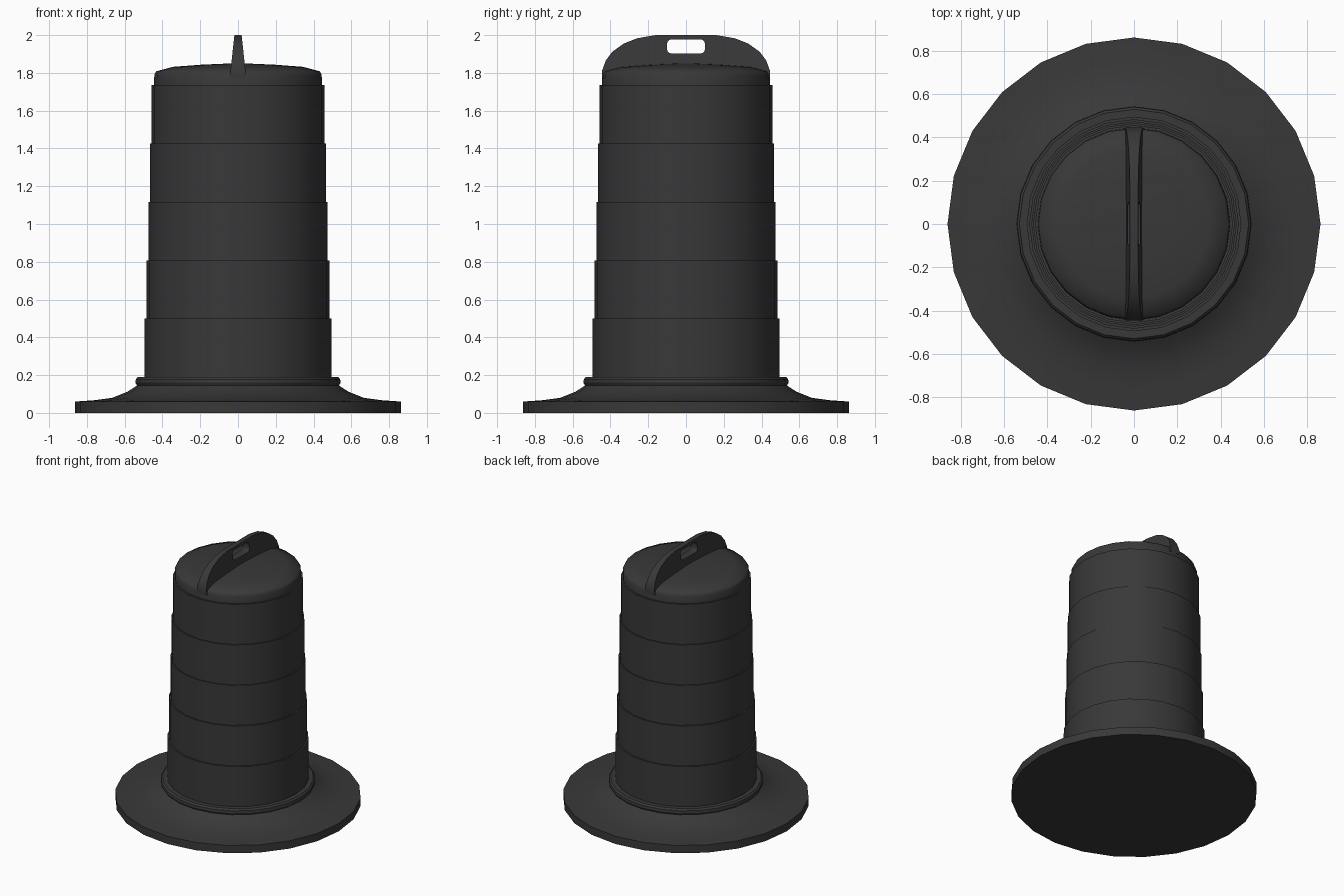
import bpy, bmesh, math

if "Cube" in bpy.data.objects:
    bpy.data.objects.remove(bpy.data.objects["Cube"])

SIDES = 24
dark = bpy.data.materials.new("dark_rubber")
dark.diffuse_color = (0.04, 0.04, 0.04, 1)
dark.use_nodes = True
dark.node_tree.nodes["Principled BSDF"].inputs["Base Color"].default_value = dark.diffuse_color


def finish(name, mesh, angle=30):
    ob = bpy.data.objects.new(name, mesh)
    bpy.context.collection.objects.link(ob)
    mesh.materials.clear()
    mesh.materials.append(dark)
    bpy.ops.object.select_all(action='DESELECT')
    ob.select_set(True)
    bpy.context.view_layer.objects.active = ob
    bpy.ops.object.shade_smooth_by_angle(angle=math.radians(angle))
    return ob


def lathe(name, profile, angle=30):
    bm = bmesh.new()
    vs = [bm.verts.new((r, 0, z)) for r, z in profile]
    edges = [bm.edges.new(p) for p in zip(vs, vs[1:])]
    bmesh.ops.spin(bm, geom=vs + edges, cent=(0, 0, 0), axis=(0, 0, 1),
                   angle=math.tau, steps=SIDES, use_duplicate=False)
    bmesh.ops.remove_doubles(bm, verts=bm.verts, dist=0.0005)
    bmesh.ops.recalc_face_normals(bm, faces=bm.faces)
    # open shells: make sure the faces point outwards
    if sum(f.normal.dot(f.calc_center_median()) * f.calc_area() for f in bm.faces) < 0:
        bmesh.ops.reverse_faces(bm, faces=bm.faces)
    mesh = bpy.data.meshes.new(name)
    bm.to_mesh(mesh)
    bm.free()
    return finish(name, mesh, angle)


# Weighted base with flared foot and collar
lathe("base", [(0, 0), (0.862, 0), (0.862, 0.06), (0.76, 0.067), (0.665, 0.08),
               (0.585, 0.112), (0.535, 0.145), (0.543, 0.16), (0.541, 0.178),
               (0.53, 0.19), (0.496, 0.19)])

# Drum body: five stacked bands, each a little narrower
radii = [0.496, 0.484, 0.474, 0.466, 0.457]
body = []
for i, r in enumerate(radii):
    body += [(r, 0.19 + 0.309 * i), (r, 0.19 + 0.309 * (i + 1))]
body.append((0.445, 1.735))
lathe("drum_body", body)

# Domed lid
lathe("lid", [(0.445, 1.735), (0.443, 1.79), (0.434, 1.808), (0.345, 1.832),
              (0.2, 1.843), (0, 1.852)], 50)

# Handle: flat outline with a grip hole, extruded then tapered towards the top
half = [(0.16, 2.0), (0.26, 1.983), (0.33, 1.955), (0.39, 1.912), (0.425, 1.865),
        (0.445, 1.81), (0.443, 1.77)]
outline = half + [(-y, z) for y, z in reversed(half)]
hole = []
for cy, cz, a0 in [(0.078, 1.955, 0), (-0.078, 1.955, 90),
                   (-0.078, 1.925, 180), (0.078, 1.925, 270)]:
    for k in range(4):
        a = math.radians(a0 + 30 * k)
        hole.append((cy + 0.022 * math.cos(a), cz + 0.022 * math.sin(a)))

cu = bpy.data.curves.new("handle_outline", 'CURVE')
cu.dimensions = '2D'
cu.fill_mode = 'BOTH'
cu.extrude = 1
for pts in (outline, hole):
    sp = cu.splines.new('POLY')
    sp.points.add(len(pts) - 1)
    for p, (y, z) in zip(sp.points, pts):
        p.co = (y, z, 0, 1)
    sp.use_cyclic_u = True
helper = bpy.data.objects.new("handle_outline", cu)
bpy.context.collection.objects.link(helper)
dg = bpy.context.evaluated_depsgraph_get()
mesh = bpy.data.meshes.new_from_object(helper.evaluated_get(dg))
bpy.data.objects.remove(helper)
bm = bmesh.new()
bm.from_mesh(mesh)
for v in bm.verts:
    y, z, side = v.co
    v.co = (side * (0.019 + 0.11 * (2.0 - z)), y, z)
bmesh.ops.remove_doubles(bm, verts=bm.verts, dist=0.0001)
bmesh.ops.recalc_face_normals(bm, faces=bm.faces)
bm.to_mesh(mesh)
bm.free()
finish("handle", mesh)
